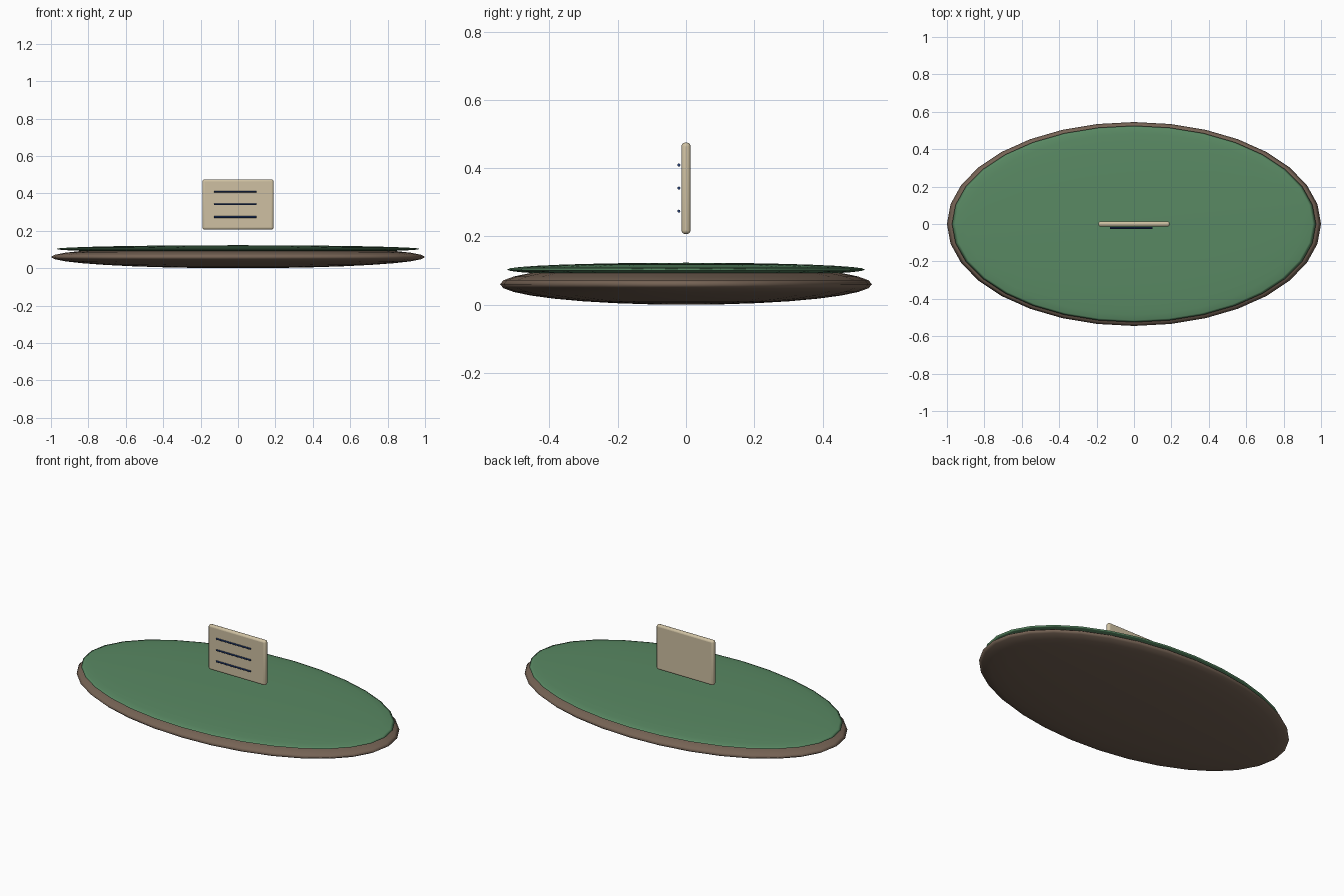
import bpy, math

if "Cube" in bpy.data.objects:
    bpy.data.objects.remove(bpy.data.objects["Cube"])


def material(name, rgb):
    m = bpy.data.materials.new(name)
    m.diffuse_color = (*rgb, 1)
    m.use_nodes = True
    m.node_tree.nodes["Principled BSDF"].inputs["Base Color"].default_value = m.diffuse_color
    return m


brown = material("earth brown", (0.18, 0.125, 0.09))
green = material("grass green", (0.10, 0.25, 0.125))
cream = material("board cream", (0.62, 0.53, 0.36))
navy = material("ink blue", (0.02, 0.05, 0.18))


def finish(name, mat, scale):
    ob = bpy.context.object
    ob.name = name
    ob.scale = scale
    bpy.ops.object.transform_apply(location=False, rotation=True, scale=True)
    ob.data.materials.append(mat)
    return ob


def disc(name, mat, z, scale):
    bpy.ops.mesh.primitive_uv_sphere_add(segments=32, ring_count=16, radius=1, location=(0, 0, z))
    finish(name, mat, scale)
    bpy.ops.object.shade_smooth()


# flattened island: soil below, grass on top
disc("soil_base", brown, 0.06, (1.0, 0.545, 0.06))
disc("grass_top", green, 0.103, (0.973, 0.525, 0.02))

# floating sign board with rounded edges
bpy.ops.mesh.primitive_cube_add(size=1, location=(0, 0, 0.341))
board = finish("sign_board", cream, (0.38, 0.027, 0.268))
bevel = board.modifiers.new("rounded_edges", 'BEVEL')
bevel.width = 0.011
bevel.segments = 3
bpy.ops.object.shade_smooth_by_angle(angle=math.radians(40))

# three thin rods as writing lines in front of the board
for i in range(3):
    bpy.ops.mesh.primitive_cylinder_add(vertices=12, radius=0.0045, depth=0.228,
                                        location=(-0.015, -0.021, 0.274 + 0.0675 * i),
                                        rotation=(0, math.pi / 2, 0))
    finish(f"writing_line_{i + 1}", navy, (1, 1, 1))
    bpy.ops.object.shade_smooth_by_angle(angle=math.radians(40))
